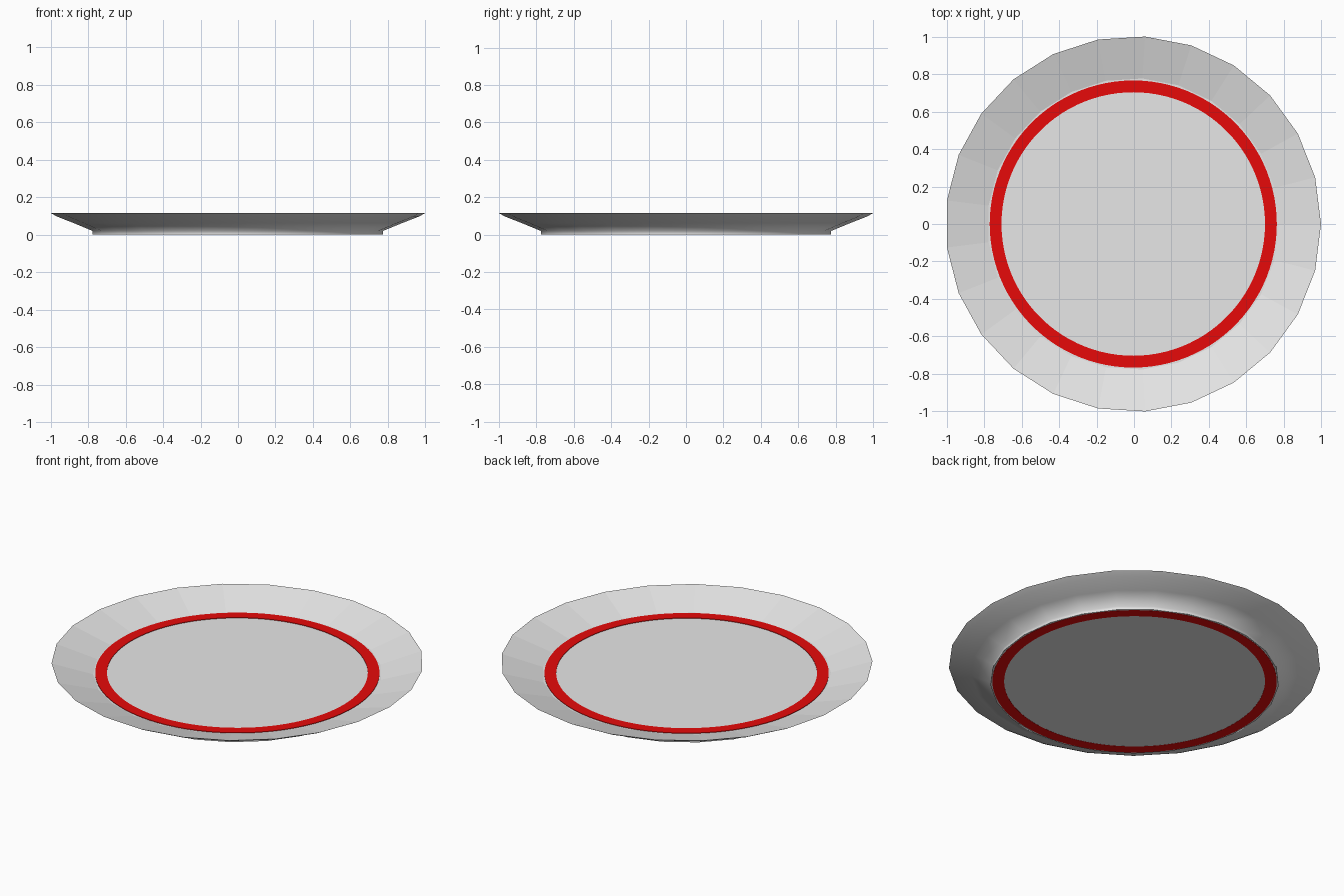
import bpy, bmesh, math

if "Cube" in bpy.data.objects:
    bpy.data.objects.remove(bpy.data.objects["Cube"])

SIDES = 25
R = 1.002
OFFSET = -0.004   # odd-sided rim is shifted so its bounds are centred


def material(name, rgb):
    m = bpy.data.materials.new(name)
    m.diffuse_color = (*rgb, 1)
    m.use_nodes = True
    m.node_tree.nodes["Principled BSDF"].inputs["Base Color"].default_value = m.diffuse_color
    return m


def make_object(name, bm, mat):
    me = bpy.data.meshes.new(name)
    bmesh.ops.recalc_face_normals(bm, faces=bm.faces)
    bm.to_mesh(me)
    bm.free()
    ob = bpy.data.objects.new(name, me)
    me.materials.append(mat)
    bpy.context.collection.objects.link(ob)
    return ob


def lathe(bm, profile, sides, closed=False):
    """Spin (radius, z) points round z; returns the vertex loops and face bands."""
    loops = [[bm.verts.new((r * math.cos(math.tau * i / sides) + OFFSET,
                            r * math.sin(math.tau * i / sides), z))
              for i in range(sides)] for r, z in profile]
    pairs = list(zip(loops, loops[1:] + loops[:1] if closed else loops[1:]))
    bands = [[bm.faces.new((a[i], a[(i + 1) % sides], b[(i + 1) % sides], b[i]))
              for i in range(sides)] for a, b in pairs]
    return loops, bands


china = material("pale grey china", (0.8, 0.8, 0.8))
red = material("red band", (0.8, 0.003, 0.003))

# plate: foot, smooth underside, lip, faceted upper rim, flat floor
bm = bmesh.new()
profile = [(0.778, 0.001), (0.778, 0.02), (0.88, 0.062), (0.97, 0.097),
           (R, 0.115), (0.778, 0.049)]
loops, bands = lathe(bm, profile, SIDES)
for band in bands[1:4]:
    for f in band:
        f.smooth = True
for f in bands[0]:
    f.smooth = True
bm.faces.new(loops[0])
bm.faces.new(loops[-1])
make_object("plate", bm, china)

# painted red bands on the floor and under the foot
for name, z0, z1 in (("upper_red_band", 0.047, 0.052), ("lower_red_band", 0.0, 0.004)):
    bm = bmesh.new()
    lathe(bm, [(0.703, z0), (0.766, z0), (0.766, z1), (0.703, z1)], 100, closed=True)
    make_object(name, bm, red)
